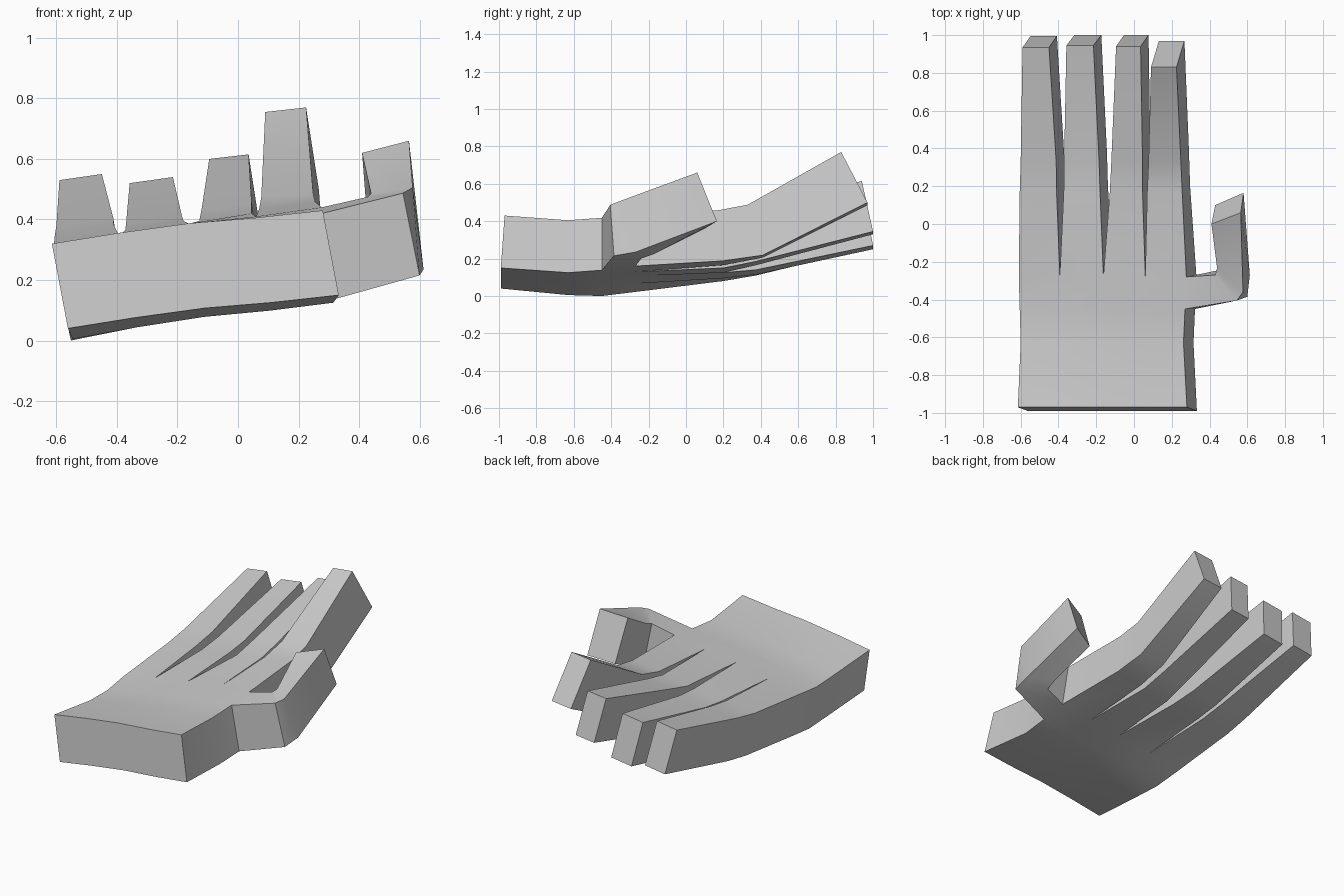
import bpy, bmesh, math
from mathutils import Vector

cube = bpy.data.objects.get("Cube")
if cube:
    bpy.data.objects.remove(cube)

grey = bpy.data.materials.new("light_grey")
grey.use_nodes = True
grey.diffuse_color = (0.6, 0.6, 0.6, 1)
grey.node_tree.nodes["Principled BSDF"].inputs["Base Color"].default_value = (0.6, 0.6, 0.6, 1)

bm = bmesh.new()


def loft(rings, cap_start=False, cap_end=False):
    """Skin a tube over matching rings and return its rows of side faces."""
    rows = [[bm.verts.new(p) for p in ring] for ring in rings]
    n = len(rows[0])
    faces = [[bm.faces.new((a[i], a[(i + 1) % n], b[(i + 1) % n], b[i])) for i in range(n)]
             for a, b in zip(rows, rows[1:])]
    if cap_start:
        bm.faces.new(rows[0])
    if cap_end:
        bm.faces.new(rows[-1])
    return faces


def slab_ring(tops, drop):
    """Top points left to right, then the matching bottom points back again."""
    tops = [Vector(p) for p in tops]
    return tops + [p + Vector(drop) for p in reversed(tops)]


# Palm: stations of left x, right x, y, left z, right z, bottom y shift
across = (0, 0.245, 0.505, 0.755, 1)
arch = (0, 0.32, 0.61, 0.78, 1)
stations = [(-0.615, 0.28, -0.97, 0.32, 0.43, -0.02),
            (-0.60, 0.262, -0.63, 0.285, 0.405, 0),
            (-0.605, 0.27, -0.45, 0.28, 0.418, 0),
            (-0.61, 0.277, -0.28, 0.302, 0.44, 0.01)]
palm = [slab_ring([(xl + (xr - xl) * u, y, zl + (zr - zl) * v) for u, v in zip(across, arch)],
                  (0.053, dy, -0.28))
        for xl, xr, y, zl, zr, dy in stations]
palm_faces = loft(palm, cap_start=True)
bm.faces.remove(palm_faces[-1][4])  # opening for the thumb

# Fingers: left x, right x, y, left z, right z, bottom y shift
fingers = [
    [(-0.605, -0.41, 0.17, 0.35, 0.38, 0.03), (-0.60, -0.412, 0.33, 0.38, 0.405, 0.045),
     (-0.59, -0.45, 0.935, 0.53, 0.55, 0.06)],
    [(-0.372, -0.18, 0.17, 0.365, 0.395, 0.03), (-0.37, -0.185, 0.33, 0.385, 0.41, 0.045),
     (-0.358, -0.215, 0.945, 0.52, 0.54, 0.055)],
    [(-0.128, 0.045, 0.17, 0.395, 0.42, 0.03), (-0.12, 0.045, 0.33, 0.435, 0.455, 0.045),
     (-0.095, 0.035, 0.94, 0.60, 0.615, 0.06)],
    [(0.07, 0.255, 0.17, 0.435, 0.458, 0.03), (0.077, 0.248, 0.33, 0.475, 0.488, 0.08),
     (0.09, 0.225, 0.83, 0.755, 0.77, 0.14)],
]
base = palm[-1]
for i, sections in enumerate(fingers):
    root = [base[i], base[i + 1], base[8 - i], base[9 - i]]
    rest = [slab_ring([(xl, y, zl), (xr, y, zr)], (0.042, dy, -0.27))
            for xl, xr, y, zl, zr, dy in sections]
    loft([root] + rest, cap_end=True)

# Thumb: outer top, inner top, inner bottom, outer bottom
thumb = [
    [palm[2][4], palm[3][4], palm[3][5], palm[2][5]],
    [(0.545, -0.405, 0.487), (0.43, -0.27, 0.475), (0.47, -0.24, 0.20), (0.60, -0.385, 0.215)],
    [(0.577, -0.36, 0.505), (0.44, -0.235, 0.485), (0.475, -0.17, 0.225), (0.613, -0.27, 0.235)],
    [(0.565, 0.06, 0.66), (0.41, 0, 0.62), (0.43, 0.10, 0.36), (0.58, 0.165, 0.40)],
]
loft(thumb, cap_end=True)

# Weld the parts into one surface
bmesh.ops.remove_doubles(bm, verts=bm.verts, dist=0.0005)
bmesh.ops.recalc_face_normals(bm, faces=bm.faces)
mesh = bpy.data.meshes.new("hand")
bm.to_mesh(mesh)
bm.free()
mesh.materials.append(grey)
hand = bpy.data.objects.new("hand", mesh)
bpy.context.collection.objects.link(hand)
bpy.context.view_layer.objects.active = hand
hand.select_set(True)
bpy.ops.object.shade_smooth_by_angle(angle=math.radians(30))
